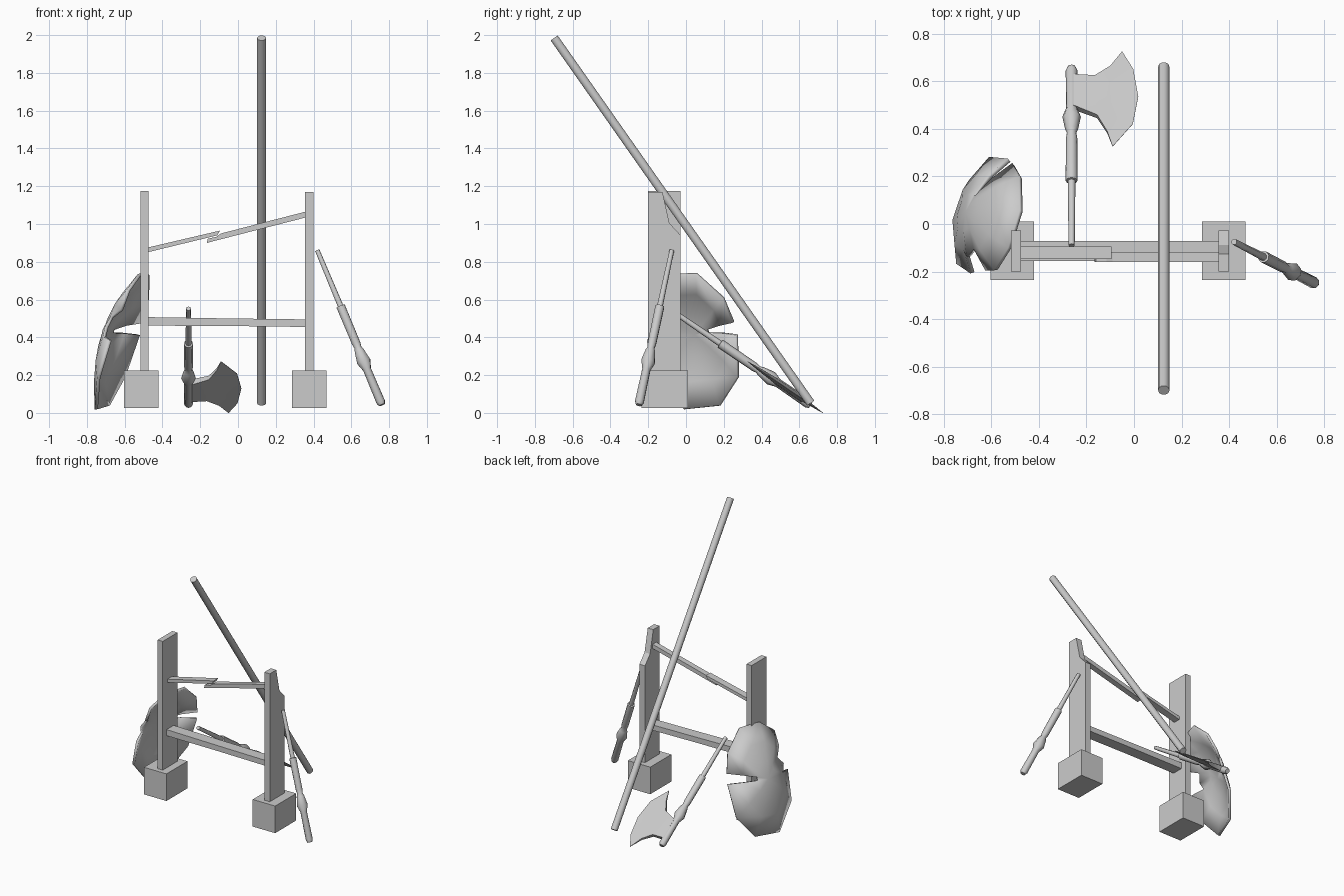
import bpy, bmesh, math
from mathutils import Vector

if "Cube" in bpy.data.objects:
    bpy.data.objects.remove(bpy.data.objects["Cube"])

grey = bpy.data.materials.new("weathered_grey")
grey.diffuse_color = (0.6, 0.6, 0.6, 1)
grey.use_nodes = True
grey.node_tree.nodes["Principled BSDF"].inputs["Base Color"].default_value = grey.diffuse_color


def finish(name, bm, smooth=False):
    bmesh.ops.recalc_face_normals(bm, faces=bm.faces[:])
    me = bpy.data.meshes.new(name)
    bm.to_mesh(me)
    bm.free()
    ob = bpy.data.objects.new(name, me)
    bpy.context.collection.objects.link(ob)
    me.materials.append(grey)
    if smooth:
        bpy.ops.object.select_all(action='DESELECT')
        ob.select_set(True)
        bpy.context.view_layer.objects.active = ob
        bpy.ops.object.shade_smooth_by_angle(angle=math.radians(50))
    return ob


def prism(name, outline, lo, hi, axis):
    """Extrude an outline along x (outline is y,z) or along y (outline is x,z)."""
    bm = bmesh.new()
    ends = [[bm.verts.new((d, a, b) if axis == 'x' else (a, d, b)) for a, b in outline]
            for d in (lo, hi)]
    n = len(outline)
    for ring in ends:
        bm.faces.new(ring)
    for i in range(n):
        j = (i + 1) % n
        bm.faces.new((ends[0][i], ends[0][j], ends[1][j], ends[1][i]))
    return finish(name, bm)


def rod(name, start, end, profile, sides=8):
    """Lathe (fraction, radius) stations around the line from start to end."""
    a, b = Vector(start), Vector(end)
    q = (b - a).to_track_quat('Z', 'Y')
    bm = bmesh.new()
    rings = []
    for t, r in profile:
        rings.append([bm.verts.new(a.lerp(b, t) + q @ Vector(
            (r * math.cos(k * math.tau / sides), r * math.sin(k * math.tau / sides), 0)))
            for k in range(sides)])
    for r0, r1 in zip(rings, rings[1:]):
        for k in range(sides):
            m = (k + 1) % sides
            bm.faces.new((r0[k], r0[m], r1[m], r1[k]))
    bm.faces.new(rings[0])
    bm.faces.new(rings[-1])
    return finish(name, bm, True)


def rect(a0, a1, b0, b1):
    return [(a0, b0), (a1, b0), (a1, b1), (a0, b1)]


# Stone feet
for side, x0 in (("left", -0.603), ("right", 0.285)):
    prism(side + "_base", rect(-0.235, 0.01, 0.025, 0.225), x0, x0 + 0.183, 'x')

# Upright planks, the right one splintered at its rear corner
prism("left_post", rect(-0.2, -0.028, 0.03, 1.175), -0.517, -0.475, 'x')
prism("right_post", [(-0.2, 0.03), (-0.028, 0.03), (-0.028, 0.94), (-0.088, 1.005),
                     (-0.125, 1.17), (-0.2, 1.17)], 0.355, 0.4, 'x')

# Lower rail and the two halves of the snapped upper rail
prism("lower_rail", [(-0.48, 0.462), (-0.05, 0.46), (0.36, 0.455), (0.36, 0.495),
                     (-0.05, 0.5), (-0.48, 0.507)], -0.155, -0.072, 'y')
prism("upper_rail_left", [(-0.48, 0.85), (-0.15, 0.93), (-0.11, 0.94), (-0.095, 0.965),
                          (-0.48, 0.875)], -0.147, -0.095, 'y')
prism("upper_rail_right", [(-0.165, 0.9), (0.36, 1.035), (0.36, 1.066), (-0.09, 0.95),
                           (-0.115, 0.932), (-0.16, 0.922)], -0.16, -0.118, 'y')

# Long leaning pole
rod("long_pole", (0.125, 0.66, 0.052), (0.125, -0.698, 1.985), [(0, 0.024), (1, 0.024)], 10)

# Weapon handles: thin shaft, thick grip and collar
handle = [(0, 0.013), (0.36, 0.016), (0.362, 0.025), (0.6, 0.024), (0.63, 0.02), (0.65, 0.027),
          (0.72, 0.039), (0.77, 0.023), (0.98, 0.025), (1, 0.017)]
rod("axe_handle", (-0.262, -0.09, 0.552), (-0.262, 0.66, 0.04), handle)
rod("broken_handle", (0.42, -0.075, 0.86), (0.762, -0.25, 0.042), handle)

# Axe blade: stations from socket to cutting edge, in the plane of the handle
arc = [(-0.05, 0.725), (-0.003, 0.65), (0.018, 0.535), (-0.005, 0.42), (-0.09, 0.325)]
stations = [((-0.255, 0.62), (-0.255, 0.49), 0.018), ((-0.165, 0.618), (-0.155, 0.452), 0.013),
            ((-0.1, 0.66), (-0.112, 0.385), 0.008)]
rows = [([Vector(a).lerp(Vector(b), k / 4) for k in range(5)], h) for a, b, h in stations]
rows.append(([Vector(p) for p in arc], 0.001))
normal = Vector((0, 0.683, 1)).normalized()
bm = bmesh.new()
sheets = [[[bm.verts.new(Vector((p.x, p.y, 0.04 - 0.683 * (p.y - 0.66) + 0.004)) + normal * h * s)
            for p in pts] for pts, h in rows] for s in (1, -1)]
for g in sheets:
    for i in range(3):
        for k in range(4):
            bm.faces.new((g[i][k], g[i][k + 1], g[i + 1][k + 1], g[i + 1][k]))
top, bot = sheets
for i in range(3):
    for k in (0, 4):
        bm.faces.new((top[i][k], top[i + 1][k], bot[i + 1][k], bot[i][k]))
for i in (0, 3):
    for k in range(4):
        bm.faces.new((top[i][k], top[i][k + 1], bot[i][k + 1], bot[i][k]))
finish("axe_blade", bm, True)

# Domed shield: rings on a tilted frame, with split sectors left open
centre = Vector((-0.61, 0.02, 0.385))
u = Vector((0.29, 0.957, 0)).normalized()
v = Vector((0.311, -0.095, 0.946)).normalized()
w = v.cross(u) * -1
if w.x > 0:
    w = -w
rim = [(0.13, -0.366), (0.247, -0.205), (0.262, 0.03), (0.25, 0.1), (0.208, 0.235),
       (0.074, 0.37), (-0.09, 0.365), (-0.195, 0.28), (-0.205, 0.17), (-0.268, 0.09),
       (-0.235, 0.0), (-0.215, -0.21), (-0.07, -0.387)]
open_sectors = {2: 1, 8: 2, 9: 2}      # sector -> first missing ring
fractions = (0.3, 0.65, 1.0)
bm = bmesh.new()
apex = bm.verts.new(centre + w * 0.1)
rings = [[bm.verts.new(centre + u * a * f + v * b * f + w * 0.1 * (1 - f * f)) for a, b in rim]
         for f in fractions]
n = len(rim)
for k in range(n):
    m = (k + 1) % n
    bm.faces.new((apex, rings[0][k], rings[0][m]))
    for i in range(2):
        if i + 1 < open_sectors.get(k, 9):
            bm.faces.new((rings[i][k], rings[i][m], rings[i + 1][m], rings[i + 1][k]))
bmesh.ops.delete(bm, geom=[x for x in bm.verts if not x.link_faces], context='VERTS')
shield = finish("shield", bm, True)
plate = shield.modifiers.new("thickness", 'SOLIDIFY')
plate.thickness = 0.018
plate.offset = 0
